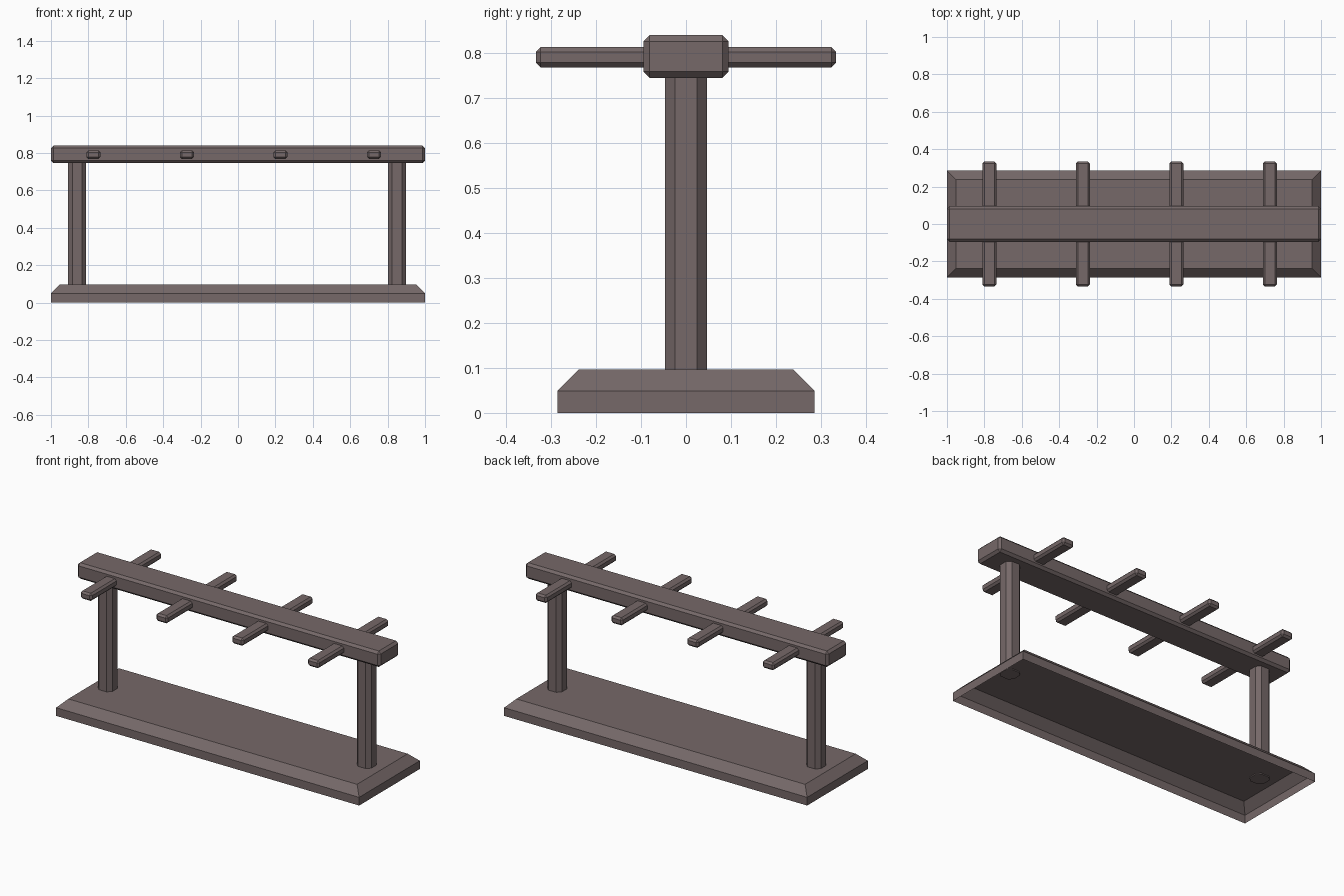
import bpy, bmesh

if "Cube" in bpy.data.objects:
    bpy.data.objects.remove(bpy.data.objects["Cube"])

wood = bpy.data.materials.new("dark_wood")
wood.diffuse_color = (0.18, 0.14, 0.14, 1)
wood.use_nodes = True
wood.node_tree.nodes["Principled BSDF"].inputs["Base Color"].default_value = wood.diffuse_color


def finish(bm, name):
    bmesh.ops.recalc_face_normals(bm, faces=bm.faces)
    mesh = bpy.data.meshes.new(name)
    bm.to_mesh(mesh)
    bm.free()
    mesh.materials.append(wood)
    obj = bpy.data.objects.new(name, mesh)
    bpy.context.collection.objects.link(obj)
    return obj


def box(name, lo, hi, bevel, pick=lambda e: True, open_bottom=False):
    """Box between two corners, with the picked edges chamfered."""
    bm = bmesh.new()
    bmesh.ops.create_cube(bm, size=1)
    for v in bm.verts:
        v.co = [hi[i] if v.co[i] > 0 else lo[i] for i in range(3)]
    edges = [e for e in bm.edges if pick(e)]
    bmesh.ops.bevel(bm, geom=edges, offset=bevel, segments=1,
                    affect='EDGES', clamp_overlap=True)
    bmesh.ops.recalc_face_normals(bm, faces=bm.faces)
    if open_bottom:
        under = [f for f in bm.faces if f.normal.z < -0.9]
        bmesh.ops.delete(bm, geom=under, context='FACES')
    return finish(bm, name)


def is_vertical(e):
    return abs(e.verts[0].co.z - e.verts[1].co.z) > 0.1


def is_top(e):
    return all(v.co.z > 0.09 for v in e.verts)


# Base plate: chamfered around the top, hollow underneath
box("base", (-1, -0.286, 0), (1, 0.286, 0.096), 0.047, is_top, True)

# Two eight-sided posts
for side, x in (("left", -0.86), ("right", 0.85)):
    box(side + "_post", (x - 0.048, -0.047, 0.09), (x + 0.048, 0.047, 0.76),
        0.0225, is_vertical)

# Top beam
box("top_beam", (-1, -0.095, 0.745), (1, 0.095, 0.84), 0.014)

# Pegs running through the beam to both sides
for i in range(4):
    x = -0.773 + 0.5 * i
    box(f"peg_{i + 1}", (x - 0.038, -0.334, 0.768), (x + 0.038, 0.334, 0.814), 0.011)
